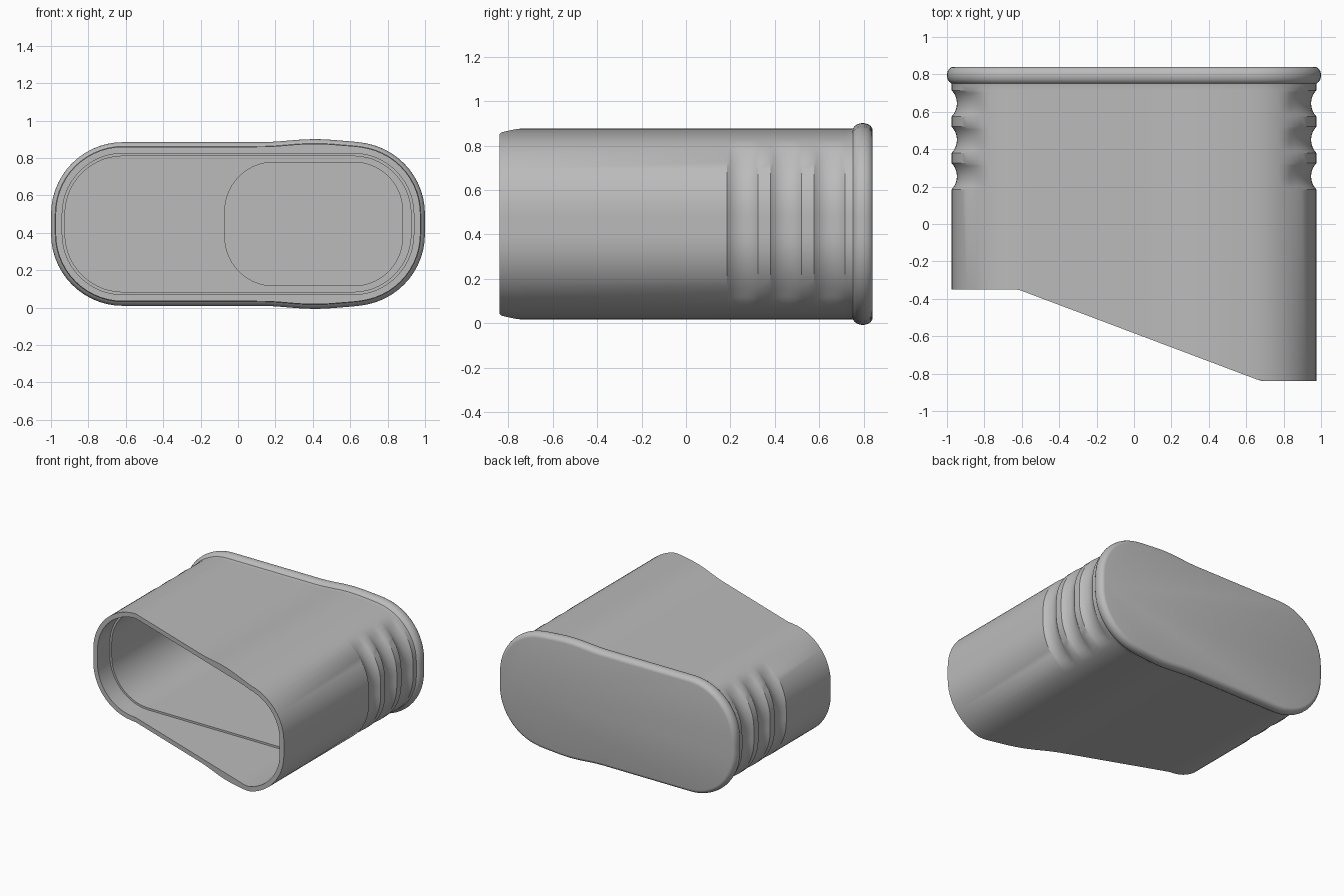
import bpy
import bmesh
from math import sin, cos, pi, sqrt

cube = bpy.data.objects.get("Cube")
if cube:
    bpy.data.objects.remove(cube)

MID_Z = 0.447            # height of the sleeve's centre line
HALF_X, HALF_Z, RADIUS = 0.975, 0.413, 0.36
ARC, FLAT, SIDE = 14, 28, 6


def directions():
    """Walk round a rounded rectangle: corner signs blended along flats, plus normal."""
    corners = [(1, 1), (-1, 1), (-1, -1), (1, -1)]
    result = []
    for i, (sx, sz) in enumerate(corners):
        for k in range(ARC + 1):
            a = (i + k / ARC) * pi / 2
            result.append((sx, sz, cos(a), sin(a)))
        nx, nz = corners[(i + 1) % 4]
        count = FLAT if nz == sz else SIDE
        a = (i + 1) * pi / 2
        for k in range(1, count):
            t = k / count
            result.append((sx + (nx - sx) * t, sz + (nz - sz) * t, cos(a), sin(a)))
    return result


DIRS = directions()


def bulge(x, nz):
    """Soft swelling of the top and bottom toward the long side."""
    if 0.12 < x < 0.7:
        return 0.016 * abs(nz) * (0.5 - 0.5 * cos((x - 0.12) / 0.58 * 2 * pi))
    return 0


def front_y(x):
    """Slanted mouth between two straight ends."""
    t = min(1, max(0, (x + 0.62) / 1.3))
    return -0.35 - 0.49 * t


def ring(bm, y, grow=0, groove=0, swell=True, cx=0, hx=HALF_X, hz=HALF_Z, r=RADIUS):
    """Add one loop; y is a number or a function of x."""
    verts = []
    for sx, sz, nx, nz in DIRS:
        x = cx + sx * (hx - r) + nx * (r + grow)
        z = sz * (hz - r) + nz * (r + grow)
        if groove and abs(z) < 0.35 and abs(nx) > 0.05:
            d = groove * sqrt(1 - (z / 0.35) ** 4)
            x, z = x - nx * d, z - nz * d
        if swell:
            z += nz * bulge(x, nz)
        verts.append(bm.verts.new((x, y(x) if callable(y) else y, z + MID_Z)))
    return verts


def bridge(bm, a, b):
    n = len(a)
    for i in range(n):
        j = (i + 1) % n
        bm.faces.new((a[i], a[j], b[j], b[i]))


bm = bmesh.new()
loops = []

# Cavity, from the pocket floor out to the mouth
pocket = dict(cx=0.405, hx=0.475, hz=0.33, r=0.26, swell=False)
loops.append(ring(bm, 0.77, **pocket))
loops.append(ring(bm, 0.69, **pocket))
loops.append(ring(bm, 0.69, -0.05, swell=False))
loops.append(ring(bm, -0.2, -0.05, swell=False))
loops.append(ring(bm, -0.2, -0.035, swell=False))
loops.append(ring(bm, front_y, -0.035, swell=False))

# Outer wall with three scalloped grip grooves on each side
loops.append(ring(bm, front_y))
HALF_W, DEPTH, STEPS = 0.07, 0.028, 10
R = (HALF_W ** 2 + DEPTH ** 2) / (2 * DEPTH)
for centre in (0.255, 0.45, 0.645):
    for k in range(STEPS + 1):
        t = HALF_W * (2 * k / STEPS - 1)
        loops.append(ring(bm, centre + t, groove=sqrt(R * R - t * t) - (R - DEPTH)))

# Rounded rim at the closed end
loops.append(ring(bm, 0.74))
for k in range(9):
    a = pi * (0.9 - k / 8 * 0.9)
    loops.append(ring(bm, 0.795 + 0.045 * cos(a), -0.008 + 0.033 * sin(a)))

for a, b in zip(loops, loops[1:]):
    bridge(bm, a, b)
bm.faces.new(loops[0])
bm.faces.new(loops[-1])
bmesh.ops.recalc_face_normals(bm, faces=bm.faces)

mesh = bpy.data.meshes.new("sleeve_cap")
bm.to_mesh(mesh)
bm.free()
sleeve = bpy.data.objects.new("sleeve_cap", mesh)
bpy.context.collection.objects.link(sleeve)

# Plain grey finish
grey = bpy.data.materials.new("plain_grey")
grey.use_nodes = True
colour = (0.5, 0.5, 0.5, 1)
grey.diffuse_color = colour
grey.node_tree.nodes["Principled BSDF"].inputs["Base Color"].default_value = colour
mesh.materials.append(grey)

bpy.ops.object.select_all(action='DESELECT')
sleeve.select_set(True)
bpy.context.view_layer.objects.active = sleeve
bpy.ops.object.shade_smooth_by_angle(angle=pi / 6)
